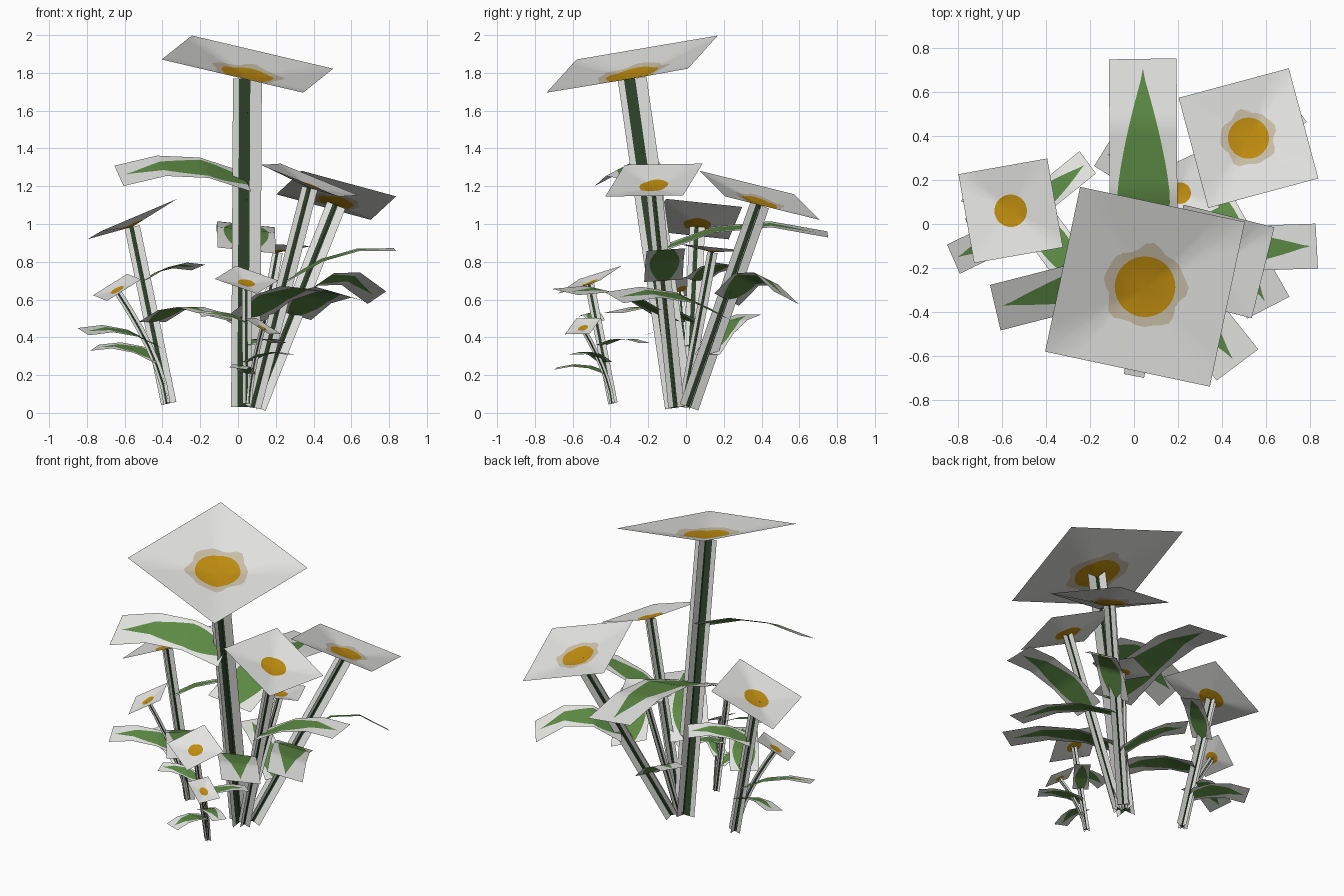
import bpy, math
from mathutils import Vector as V

if "Cube" in bpy.data.objects:
    bpy.data.objects.remove(bpy.data.objects["Cube"])


def material(name, rgb):
    m = bpy.data.materials.new(name)
    m.diffuse_color = (*rgb, 1)
    m.use_nodes = True
    m.node_tree.nodes["Principled BSDF"].inputs["Base Color"].default_value = m.diffuse_color
    return m


CARD = material("pale card", (0.78, 0.78, 0.76))
YELLOW = material("flower yellow", (0.53, 0.27, 0.005))
TAN = material("pollen tan", (0.6, 0.53, 0.4))
LEAF = material("leaf green", (0.11, 0.26, 0.06))
STEM = material("stem dark green", (0.03, 0.06, 0.025))


def make(name, verts, faces, ids, mats, smooth=False):
    me = bpy.data.meshes.new(name)
    me.from_pydata([tuple(v) for v in verts], [], faces)
    for m in mats:
        me.materials.append(m)
    for p, i in zip(me.polygons, ids):
        p.material_index = i
        p.use_smooth = smooth
    ob = bpy.data.objects.new(name, me)
    bpy.context.collection.objects.link(ob)


# Square tilted flower card, dished to its centre, with painted disc and pollen ring
def flower(name, centre, size, yaw, slope):
    n, a = 32, math.radians(yaw)

    def point(x, y):
        dx = (x * math.cos(a) - y * math.sin(a)) * size / 2
        dy = (x * math.sin(a) + y * math.cos(a)) * size / 2
        rim = 0.1 * size * max(abs(x), abs(y))
        return centre + V((dx, dy, slope[0] * dx + slope[1] * dy + rim))

    verts = [point(0, 0)]
    for ring in range(3):
        for i in range(n):
            t = 2 * math.pi * i / n
            x, y = math.cos(t), math.sin(t)
            wobble = 0.48 + 0.03 * math.sin(5 * t) + 0.025 * math.sin(8 * t + 1)
            r = (0.36, wobble, 1 / max(abs(x), abs(y)))[ring]
            verts.append(point(x * r, y * r))
    faces, ids = [], []
    for i in range(n):
        j = (i + 1) % n
        faces.append((0, 1 + i, 1 + j))
        ids.append(1)
        for k in (0, 1):
            p, q = 1 + k * n, 1 + (k + 1) * n
            faces.append((p + i, q + i, q + j, p + j))
            ids.append(2 if k == 0 and size > 0.5 else 0)
    make(name, verts, faces, ids, [CARD, YELLOW, TAN], True)


# Strip of three columns along a path: card, painted middle, card
def strip(verts, faces, pts, side, inner):
    start = len(verts)
    for p, (lo, hi) in zip(pts, inner):
        verts += [p + side * k for k in (-1, lo, hi, 1)]
    for r in range(len(pts) - 1):
        for k in range(3):
            o = start + r * 4 + k
            faces.append((o, o + 1, o + 5, o + 4))


# Two crossed cards, each with a dark stripe
def stem(name, pts, width, stripe):
    d = (pts[-1] - pts[0]).normalized()
    verts, faces = [], []
    for side in (V((0, 1, 0)).cross(d), d.cross(V((1, 0, 0)))):
        strip(verts, faces, pts, side.normalized() * width / 2, [stripe] * len(pts))
    make(name, verts, faces, [i % 3 % 2 for i in range(len(faces))], [CARD, STEM])


# Half width of the painted leaf: swells early, then tapers to a point
def outline(t):
    if t < 0.3:
        return 0.3 + 0.48 * math.sin(t / 0.3 * math.pi / 2)
    return max(0.01, 0.78 * (1 - ((t - 0.3) / 0.63) ** 1.4)) if t < 0.93 else 0.01


# Arched card with a pointed leaf painted on it
def leaf(name, base, tip, roll=0, arch=0.09):
    d = tip - base
    length = d.length
    d.normalize()
    h = d.cross(V((0, 0, 1))).normalized()
    r = math.radians(roll)
    side = (h * math.cos(r) + h.cross(d) * math.sin(r)) * 0.17 * length
    rows = 18
    pts, inner = [], []
    for i in range(rows + 1):
        t = i / rows
        lift = arch * length * min(3 * t, 1, 3 - 3 * t)   # three flat bends
        pts.append(base.lerp(tip, t) + V((0, 0, lift)))
        inner.append((-outline(t), outline(t)))
    verts, faces = [], []
    strip(verts, faces, pts, side, inner)
    ids = [1 if i % 3 == 1 and i // 3 < 0.93 * rows else 0 for i in range(len(faces))]
    make(name, verts, faces, ids, [CARD, LEAF], True)


# Three plants: foot of each clump
MAIN, LEFT, FRONT = V((.04, -.035, .03)), V((-.34, .01, .05)), V((.05, -.37, .05))

# Flower heads: plant, centre, size, yaw, slope
FLOWERS = [
    (MAIN, (.05, -.285, 1.77), .765, -12, (-.19, .21)),
    (MAIN, (.52, .39, 1.1), .518, 15, (-.19, -.3)),
    (MAIN, (.38, -.17, 1.19), .425, -14, (-.38, .11)),
    (LEFT, (-.56, .06, .985), .41, 10, (.43, -.03)),
    (MAIN, (.21, .14, .85), .27, 25, (0, -.1)),
    (FRONT, (.045, -.51, .68), .25, -27, (-.15, .39)),
    (FRONT, (.13, -.545, .445), .145, -25, (-.52, .26)),
    (LEFT, (-.64, -.03, .645), .195, 22, (.48, .36)),
]
curves = []
for i, (foot, c, size, yaw, slope) in enumerate(FLOWERS):
    top = V(c)
    flower(f"flower_{i + 1}", top, size, yaw, slope)
    # Stem from the foot to the flower; the smallest ones bend outwards
    foot = foot + V((top.x - foot.x, top.y - foot.y, 0)) * (0 if i == 0 else 0.12)
    power = 1.5 if size < 0.22 else 1
    pts = []
    for k in range(7):
        t = k / 6
        p = foot.lerp(top, t ** power)
        p.z = foot.z + (top.z - foot.z) * t
        pts.append(p)
    stem(f"stem_{i + 1}", pts, 0.2 * size, (-.57, .2) if i == 0 else (-.38, .18))
    curves.append((foot, top))

# Leaves: stem number, height on the stem, tip, then optional roll and arch
LEAVES = [
    (0, 1.225, (-.63, -.38, 1.255), 27),
    (0, .86, (.04, .75, .945), -6),
    (2, .7, (.83, -.1, .865), -4),
    (1, .6, (.735, .53, .61), 22, .2),
    (1, .52, (.61, -.38, .61), 15),
    (1, .31, (-.14, .33, .52)),
    (0, .5, (.47, -.64, .64), 8),
    (3, .7, (-.21, .28, .77), 14),
    (3, .48, (-.15, -.38, .53)),
    (3, .36, (-.82, -.16, .43), 15),
    (3, .28, (-.76, .16, .345), 15),
    (5, .48, (-.2, -.53, .52), 15),
    (5, .21, (0, -.69, .235), 8),
    (5, .27, (.27, -.58, .31)),
    (5, .36, (.22, -.22, .37)),
]
for i, (s, z, tip, *shape) in enumerate(LEAVES):
    foot, top = curves[s]
    leaf(f"leaf_{i + 1}", foot.lerp(top, (z - foot.z) / (top.z - foot.z)), V(tip), *shape)
